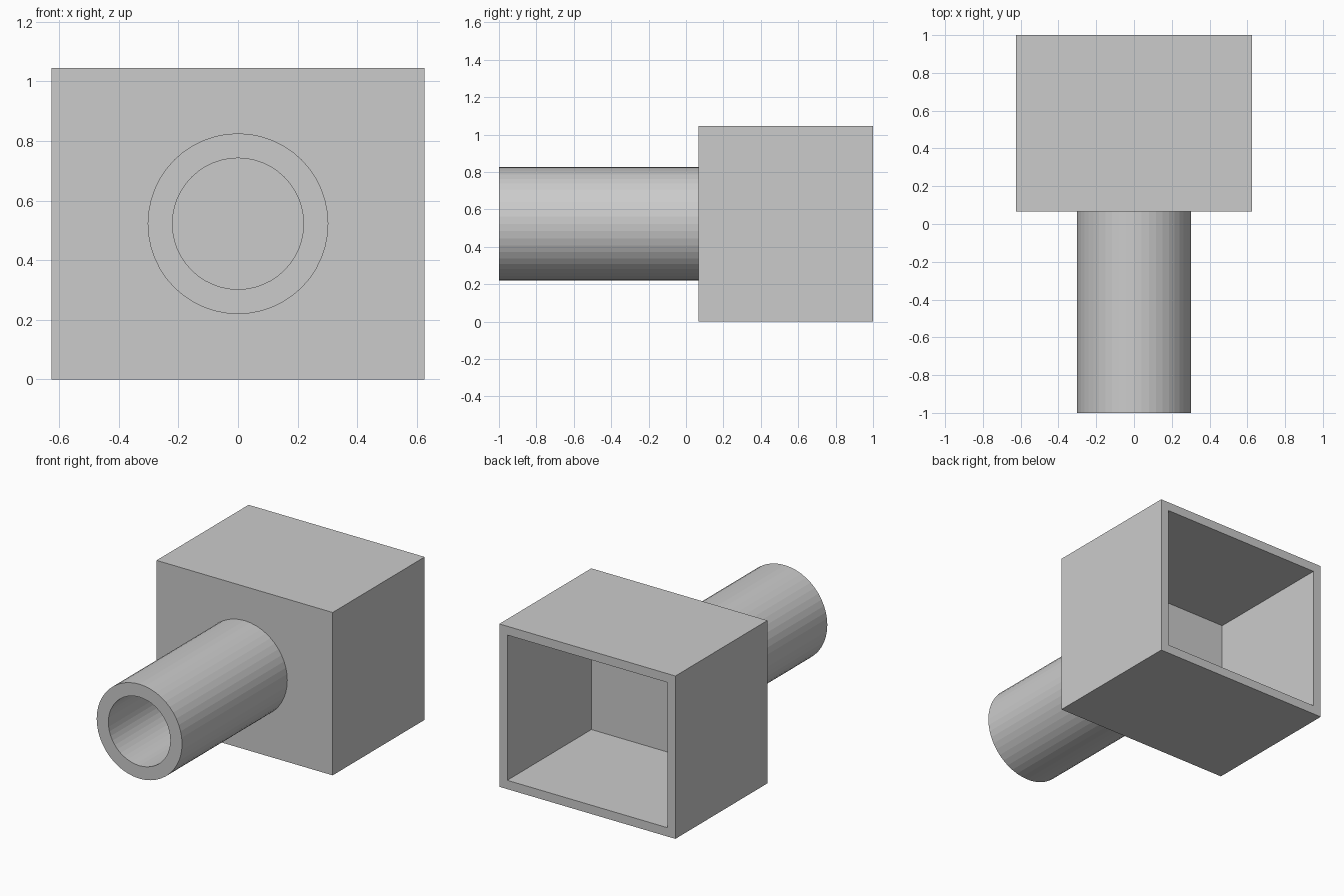
import bpy, bmesh
from math import sin, cos, tau

if "Cube" in bpy.data.objects:
    bpy.data.objects.remove(bpy.data.objects["Cube"])

WIDTH, HEIGHT, WALL = 1.25, 1.045, 0.08
Y_FRONT, Y_JOIN, Y_BACK = -1.0, 0.067, 1.0
R_OUT, R_IN, SIDES = 0.303, 0.22, 48


def finish(bm, name):
    bmesh.ops.recalc_face_normals(bm, faces=bm.faces)
    mesh = bpy.data.meshes.new(name)
    bm.to_mesh(mesh)
    bm.free()
    obj = bpy.data.objects.new(name, mesh)
    bpy.context.collection.objects.link(obj)
    return obj


# Box socket: a block whose back face is inset and pushed in to leave even walls
bm = bmesh.new()
bmesh.ops.create_cube(bm, size=1)
bmesh.ops.scale(bm, vec=(WIDTH, Y_BACK - Y_JOIN, HEIGHT), verts=bm.verts)
bmesh.ops.translate(bm, vec=(0, (Y_BACK + Y_JOIN) / 2, HEIGHT / 2), verts=bm.verts)
bm.normal_update()
back = max(bm.faces, key=lambda f: f.calc_center_median().y)
bmesh.ops.inset_region(bm, faces=[back], thickness=WALL)
pocket = bmesh.ops.extrude_discrete_faces(bm, faces=[back])["faces"][0]
bmesh.ops.translate(bm, vec=(0, Y_JOIN + WALL - Y_BACK, 0), verts=pocket.verts)
finish(bm, "box_socket")

# Round pipe: a hollow tube butted against the closed front wall of the box
bm = bmesh.new()
profile = [(R_OUT, Y_JOIN), (R_OUT, Y_FRONT), (R_IN, Y_FRONT), (R_IN, Y_JOIN)]
rings = [[bm.verts.new((r * cos(tau * i / SIDES), y, HEIGHT / 2 + r * sin(tau * i / SIDES)))
          for i in range(SIDES)] for r, y in profile]
for a, b in zip(rings, rings[1:] + rings[:1]):
    for i in range(SIDES):
        j = (i + 1) % SIDES
        bm.faces.new((a[i], a[j], b[j], b[i]))
finish(bm, "round_pipe")
